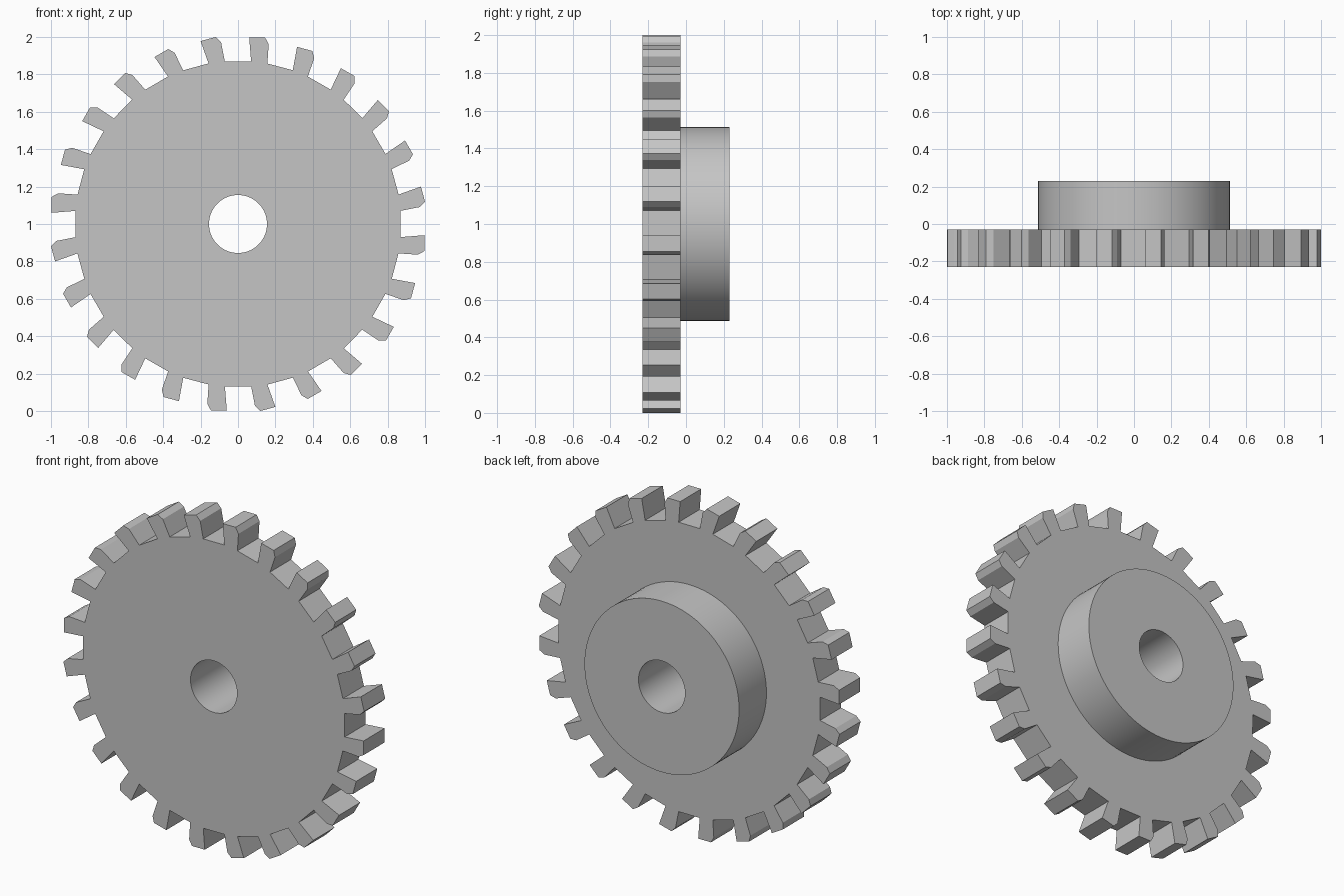
import bpy
import bmesh
from math import sin, cos, tau, radians

cube = bpy.data.objects.get("Cube")
if cube:
    bpy.data.objects.remove(cube)

TEETH = 24
SEGMENTS = 96
CENTRE_Z = 1.0
FRONT_Y, SHOULDER_Y, BACK_Y = -0.23, -0.03, 0.23
HUB_R, BORE_R = 0.514, 0.155

# One tooth at the top of the wheel: straight flank, flat tip, clipped corner
TOOTH = [(0.07, 0.87), (0.06, 0.9965), (0.145, 0.9965), (0.164, 0.962), (0.157, 0.858)]


def circle(radius):
    return [(radius * sin(tau * i / SEGMENTS), radius * cos(tau * i / SEGMENTS))
            for i in range(SEGMENTS)]


def toothed_outline():
    points = []
    for i in range(TEETH):
        s, c = sin(tau * i / TEETH), cos(tau * i / TEETH)
        points += [(x * c + z * s, z * c - x * s) for x, z in TOOTH]
    return points


bm = bmesh.new()


def ring(points, y):
    return [bm.verts.new((x, y, z + CENTRE_Z)) for x, z in points]


def wall(a, b):
    for i in range(len(a)):
        j = (i + 1) % len(a)
        bm.faces.new((a[i], a[j], b[j], b[i]))


def cap(outer, inner):
    edges = []
    for loop in (outer, inner):
        for i, vert in enumerate(loop):
            pair = (vert, loop[(i + 1) % len(loop)])
            edges.append(bm.edges.get(pair) or bm.edges.new(pair))
    bmesh.ops.triangle_fill(bm, edges=edges, use_beauty=True, normal=(0, -1, 0))


# Rings: toothed rim, hub and through bore
rim_front = ring(toothed_outline(), FRONT_Y)
rim_back = ring(toothed_outline(), SHOULDER_Y)
hub_base = ring(circle(HUB_R), SHOULDER_Y)
hub_end = ring(circle(HUB_R), BACK_Y)
bore_front = ring(circle(BORE_R), FRONT_Y)
bore_back = ring(circle(BORE_R), BACK_Y)

# Side walls, then the flat front, shoulder and hub faces
wall(rim_front, rim_back)
wall(hub_base, hub_end)
wall(bore_front, bore_back)
cap(rim_front, bore_front)
cap(rim_back, hub_base)
cap(hub_end, bore_back)
bmesh.ops.recalc_face_normals(bm, faces=bm.faces[:])

mesh = bpy.data.meshes.new("gear_wheel")
bm.to_mesh(mesh)
bm.free()
gear = bpy.data.objects.new("gear_wheel", mesh)
bpy.context.collection.objects.link(gear)

# Plain grey metal
grey = bpy.data.materials.new("light_grey")
grey.use_nodes = True
colour = (0.56, 0.56, 0.56, 1.0)
grey.diffuse_color = colour
grey.node_tree.nodes["Principled BSDF"].inputs["Base Color"].default_value = colour
mesh.materials.append(grey)

bpy.ops.object.select_all(action="DESELECT")
gear.select_set(True)
bpy.context.view_layer.objects.active = gear
bpy.ops.object.shade_smooth_by_angle(angle=radians(25))
